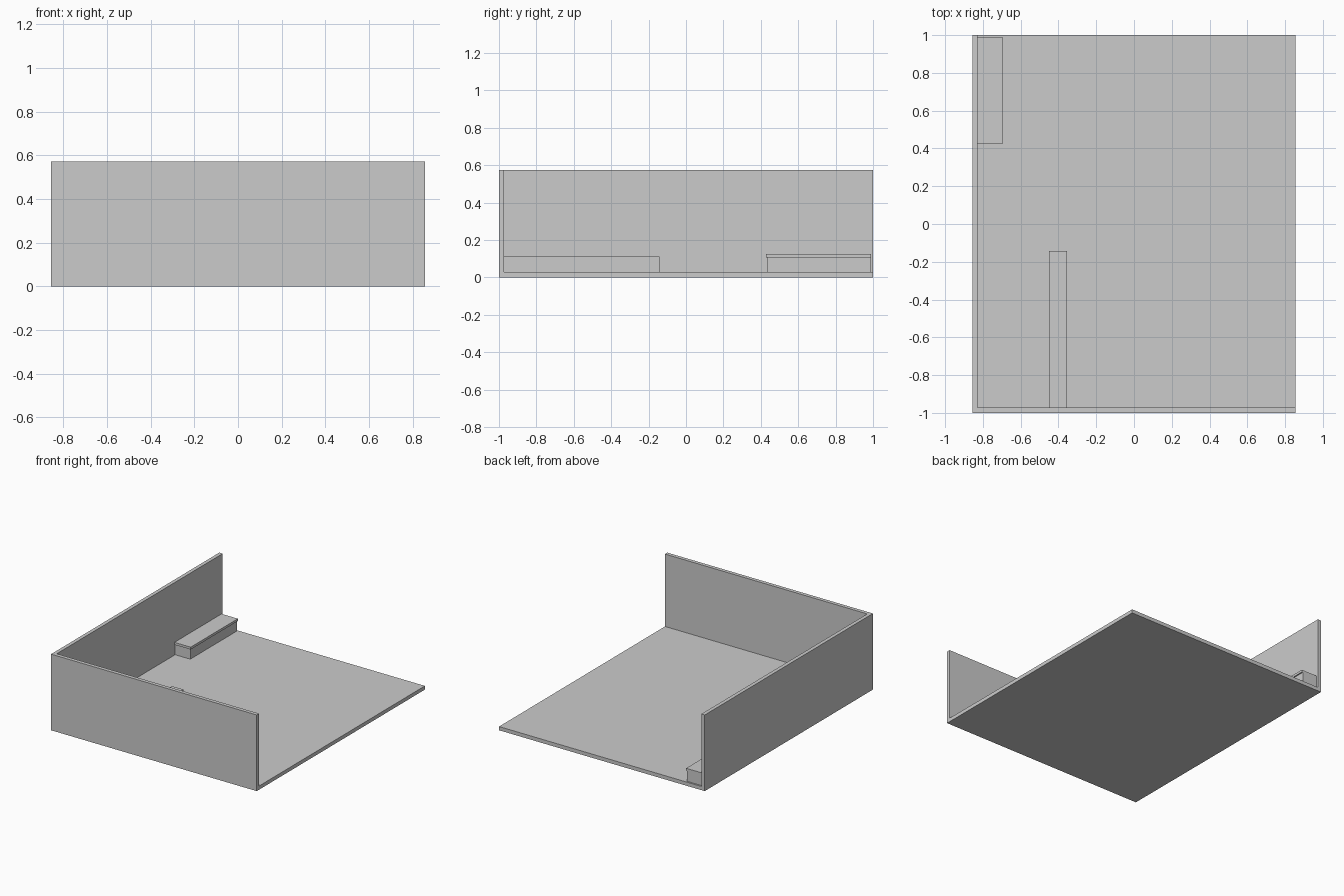
import bpy
import bmesh
from mathutils import Vector

if "Cube" in bpy.data.objects:
    bpy.data.objects.remove(bpy.data.objects["Cube"])


def box(name, lo, hi):
    """Axis-aligned box between two corners."""
    lo, hi = Vector(lo), Vector(hi)
    bm = bmesh.new()
    bmesh.ops.create_cube(bm, size=1)
    for v in bm.verts:
        v.co = Vector((v.co[i] + 0.5) * (hi[i] - lo[i]) + lo[i] for i in range(3))
    mesh = bpy.data.meshes.new(name)
    bm.to_mesh(mesh)
    bm.free()
    obj = bpy.data.objects.new(name, mesh)
    bpy.context.collection.objects.link(obj)
    return obj


W = 0.856        # half width
H = 0.573        # wall height
T = 0.028        # floor and wall thickness
INNER_X = -W + T

# Room shell: floor, left wall and front wall carved from one block
shell = box("room_shell", (-W, -1, 0), (W, 1, H))
cutter = box("room_cutter", (INNER_X, -1 + T, T), (W + 0.5, 1.5, H + 0.5))
cutter.hide_render = True
cut = shell.modifiers.new("carve_room", 'BOOLEAN')
cut.operation = 'DIFFERENCE'
cut.solver = 'EXACT'
cut.object = cutter
bpy.context.view_layer.objects.active = shell
bpy.ops.object.modifier_apply(modifier=cut.name)
bpy.data.objects.remove(cutter)

# Low partition running back from the front wall
box("low_partition", (-0.45, -1 + T, T), (-0.355, -0.142, 0.113))

# Bench against the left wall, with a top that overhangs at the front and side
box("bench_base", (INNER_X, 0.435, T), (-0.702, 0.988, 0.106))
box("bench_top", (INNER_X, 0.427, 0.106), (-0.693, 0.988, 0.124))
